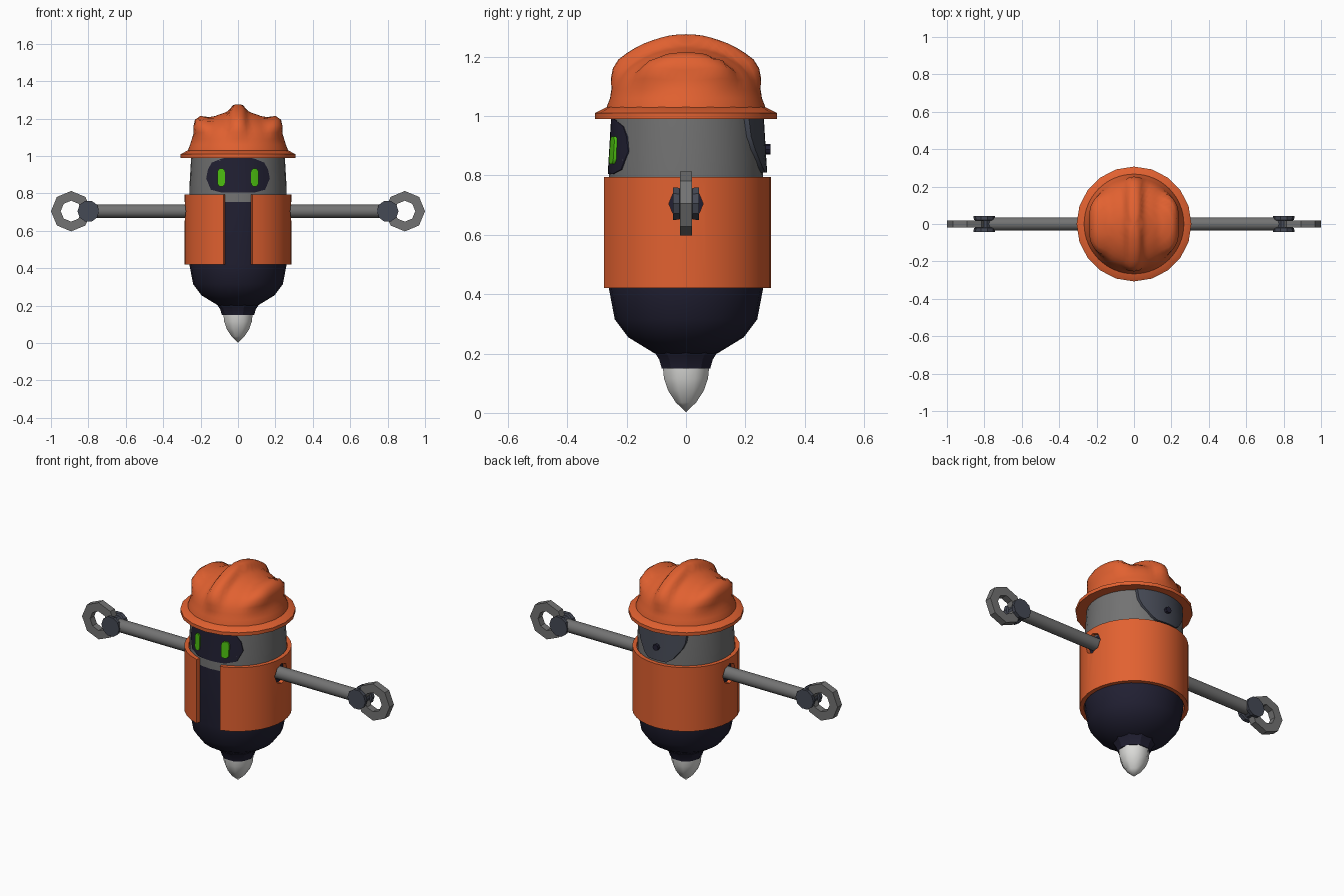
import bpy, bmesh, math
from mathutils import Vector, Matrix

if "Cube" in bpy.data.objects:
    bpy.data.objects.remove(bpy.data.objects["Cube"])


def material(name, rgb):
    m = bpy.data.materials.new(name)
    m.diffuse_color = (*rgb, 1)
    m.use_nodes = True
    m.node_tree.nodes["Principled BSDF"].inputs["Base Color"].default_value = m.diffuse_color
    return m


ORANGE = material("orange", (0.76, 0.12, 0.03))
GREY = material("grey", (0.17, 0.17, 0.17))
NAVY = material("navy", (0.015, 0.014, 0.032))
SLATE = material("slate", (0.06, 0.067, 0.09))
GREEN = material("green", (0.07, 0.5, 0.005))
WHITE = material("white", (0.72, 0.72, 0.70))


def finish(bm, name, mat, smooth=40, normals=True):
    """Turn a bmesh into a named object."""
    if normals:
        bmesh.ops.recalc_face_normals(bm, faces=bm.faces)
    me = bpy.data.meshes.new(name)
    bm.to_mesh(me)
    bm.free()
    me.materials.append(mat)
    ob = bpy.data.objects.new(name, me)
    bpy.context.collection.objects.link(ob)
    if smooth:
        bpy.ops.object.select_all(action='DESELECT')
        ob.select_set(True)
        bpy.context.view_layer.objects.active = ob
        bpy.ops.object.shade_smooth_by_angle(angle=math.radians(smooth))
    return ob


def lathe(profile, n, turn=0.0, closed=False):
    """Spin (radius, z) points around z; closed joins the last ring to the first."""
    bm = bmesh.new()
    rings = []
    for r, z in profile:
        if r == 0:
            rings.append([bm.verts.new((0, 0, z))] * n)
        else:
            rings.append([bm.verts.new((r * math.cos(a), r * math.sin(a), z))
                          for a in (turn + 2 * math.pi * i / n for i in range(n))])
    pairs = list(zip(rings, rings[1:])) + ([(rings[-1], rings[0])] if closed else [])
    for lo, hi in pairs:
        for i in range(n):
            j = (i + 1) % n
            bm.faces.new(list(dict.fromkeys((lo[i], lo[j], hi[j], hi[i]))))
    return bm


def curved_plate(name, mat, rows, radius, thick, x0=0.0, side=-1, cols=10):
    """Plate wrapped on the head; rows are (z, half width), side -1 is the front."""
    bm = bmesh.new()
    grid = []
    for z, w in rows:
        r = radius - 0.06 * (z - 0.8)
        xs = [x0 + w * (2 * i / cols - 1) for i in range(cols + 1)]
        grid.append([[bm.verts.new((x, side * math.sqrt(q * q - x * x), z)) for x in xs]
                     for q in (r, r - thick)])
    for a, b in zip(grid, grid[1:]):
        for i in range(cols):
            for k in (0, 1):
                bm.faces.new((a[k][i], a[k][i + 1], b[k][i + 1], b[k][i]))
        for i in (0, cols):
            bm.faces.new((a[0][i], b[0][i], b[1][i], a[1][i]))
    for row in (grid[0], grid[-1]):
        for i in range(cols):
            bm.faces.new((row[0][i], row[0][i + 1], row[1][i + 1], row[1][i]))
    return finish(bm, name, mat)


# Body, neck, drill tip and head
finish(lathe([(0, 0.195), (0.105, 0.2), (0.195, 0.255), (0.24, 0.315), (0.26, 0.42),
              (0.26, 0.755), (0, 0.755)], 24), "lower_body", NAVY, 50)
finish(lathe([(0, 0.15), (0.086, 0.15), (0.095, 0.18), (0.112, 0.205), (0, 0.22)], 10),
       "neck", NAVY, 30)
finish(lathe([(0, 0.003), (0.037, 0.035), (0.065, 0.075), (0.08, 0.115), (0.084, 0.15),
              (0, 0.155)], 8, math.pi / 8), "drill_tip", WHITE, 60)
finish(lathe([(0, 0.75), (0.26, 0.755), (0.259, 0.85), (0.25, 1.0), (0, 1.02)], 32),
       "head", GREY)

# Vest: thick shell open at the front, with armholes
bm = bmesh.new()
gap = math.asin(0.076 / 0.285)
steps = 30
sections = []
for i in range(steps + 1):
    a = -math.pi / 2 + gap + (2 * math.pi - 2 * gap) * i / steps
    sections.append([bm.verts.new((r * math.cos(a), r * math.sin(a), z))
                     for r, z in ((0.263, 0.42), (0.286, 0.42), (0.286, 0.795), (0.263, 0.795))])
for a, b in zip(sections, sections[1:]):
    for k in range(4):
        bm.faces.new((a[k], b[k], b[(k + 1) % 4], a[(k + 1) % 4]))
bm.faces.new(sections[0])
bm.faces.new(sections[-1])
vest = finish(bm, "vest", ORANGE, 0)
bm = bmesh.new()
bmesh.ops.create_cone(bm, cap_ends=True, segments=8, radius1=0.058, radius2=0.058, depth=1,
                      matrix=Matrix.Translation((0, 0, 0.705)) @ Matrix.Rotation(math.pi / 2, 4, 'Y'))
cutter = finish(bm, "armhole_cutter", ORANGE, 0)
cutter.hide_render = True
cutter.hide_set(True)
cut = vest.modifiers.new("armholes", 'BOOLEAN')
cut.operation = 'DIFFERENCE'
cut.object = cutter
cut.solver = 'EXACT'
bpy.ops.object.select_all(action='DESELECT')
vest.select_set(True)
bpy.context.view_layer.objects.active = vest
bpy.ops.object.modifier_apply(modifier=cut.name)
bpy.ops.object.shade_smooth_by_angle(angle=math.radians(30))
bpy.data.objects.remove(cutter)

# Face visor, eyes, back panel and its button
curved_plate("visor", NAVY, [(0.805, 0.09), (0.82, 0.145), (0.88, 0.17), (0.93, 0.16),
                             (0.965, 0.14), (0.985, 0.09), (0.992, 0.06)], 0.264, 0.02)
for s in (-1, 1):
    curved_plate("eye", GREEN, [(0.838, 0.009), (0.846, 0.017), (0.855, 0.02), (0.915, 0.02),
                                (0.924, 0.017), (0.932, 0.009)], 0.272, 0.02, s * 0.09, cols=4)
curved_plate("back_panel", SLATE, [(0.81, 0.06), (0.83, 0.09), (0.89, 0.135), (0.93, 0.15),
                                   (0.995, 0.155)], 0.274, 0.025, side=1)
bm = bmesh.new()
bmesh.ops.create_cone(bm, cap_ends=True, segments=8, radius1=0.018, radius2=0.018, depth=0.04,
                      matrix=Matrix.Translation((0, 0.265, 0.888)) @ Matrix.Rotation(math.pi / 2, 4, 'X'))
finish(bm, "back_button", NAVY)

# Hard hat: brim, then a dome with a centre ridge and two side ridges
finish(lathe([(0.24, 0.99), (0.307, 0.99), (0.307, 1.01), (0.268, 1.03), (0.24, 1.03)], 20,
             closed=True), "hat_brim", ORANGE, 30)
bm = lathe([(0.268, 1.02), (0.266, 1.035), (0.256, 1.06), (0.247, 1.09), (0.237, 1.12),
            (0.222, 1.145), (0.2, 1.168), (0.175, 1.186), (0.15, 1.201), (0.125, 1.213),
            (0.1, 1.222), (0.075, 1.23), (0.05, 1.236), (0.025, 1.239), (0, 1.24)], 64)
centre = Vector((0, 0, 1.0))
for v in bm.verts:
    x, y, z = v.co
    rise = min(1, max(0, (z - 1.08) / 0.08))
    mid = math.exp(-(x / 0.042) ** 4) * rise
    span = max(0, 1 - (y / 0.2) ** 4)
    edge = math.exp(-((abs(x) - 0.19) / 0.036) ** 4) * span * min(1, max(0, (z - 1.1) / 0.05))
    v.co += (v.co - centre).normalized() * (0.036 * mid + 0.04 * edge)
finish(bm, "hat_dome", ORANGE, 60)

# Arms with a waisted wrist and an octagonal ring hand
to_y = Matrix.Rotation(math.pi / 2, 4, 'X')
for s in (-1, 1):
    bm = bmesh.new()
    bmesh.ops.create_cone(bm, cap_ends=True, segments=16, radius1=0.036, radius2=0.036, depth=0.55,
                          matrix=Matrix.Translation((s * 0.505, 0, 0.705))
                          @ Matrix.Rotation(math.pi / 2, 4, 'Y'))
    finish(bm, "arm", GREY)
    bm = lathe([(0, -0.043), (0.058, -0.043), (0.056, -0.022), (0.046, -0.018), (0.046, 0.018),
                (0.056, 0.022), (0.058, 0.043), (0, 0.043)], 10)
    bm.transform(Matrix.Translation((s * 0.8, 0, 0.705)) @ to_y)
    finish(bm, "wrist", SLATE, 30)
    bm = lathe([(0.056, -0.02), (0.108, -0.02), (0.108, 0.02), (0.056, 0.02)], 8, closed=True)
    bm.transform(Matrix.Translation((s * 0.892, 0, 0.705)) @ to_y)
    finish(bm, "ring_hand", GREY, 0)
